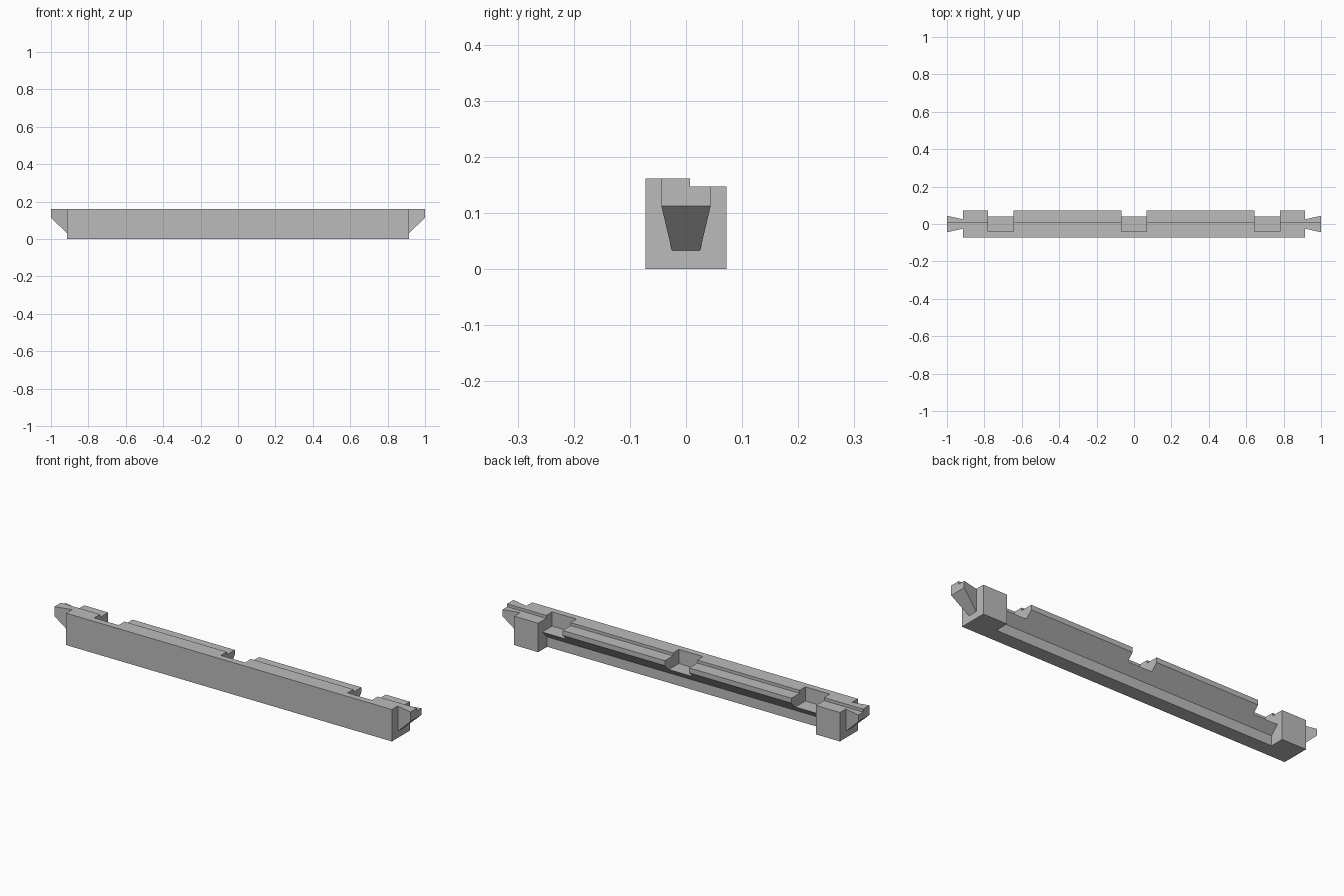
import bpy
import bmesh

cube = bpy.data.objects.get("Cube")
if cube:
    bpy.data.objects.remove(cube, do_unlink=True)

grey = bpy.data.materials.new("plain_grey")
colour = (0.5, 0.5, 0.5, 1)
grey.diffuse_color = colour
grey.use_nodes = True
grey.node_tree.nodes["Principled BSDF"].inputs["Base Color"].default_value = colour

HALF, DEPTH, TOP, STEP, STEP_Y = 0.915, 0.072, 0.162, 0.147, 0.007


def prism(name, profile, x0, x1):
    """Extrude a (y, z) profile along x."""
    bm = bmesh.new()
    face = bm.faces.new([bm.verts.new((x0, y, z)) for y, z in profile])
    out = bmesh.ops.extrude_face_region(bm, geom=[face])
    moved = [v for v in out["geom"] if isinstance(v, bmesh.types.BMVert)]
    bmesh.ops.translate(bm, verts=moved, vec=(x1 - x0, 0, 0))
    bmesh.ops.recalc_face_normals(bm, faces=bm.faces)
    mesh = bpy.data.meshes.new(name)
    bm.to_mesh(mesh)
    bm.free()
    mesh.materials.append(grey)
    obj = bpy.data.objects.new(name, mesh)
    bpy.context.collection.objects.link(obj)
    return obj


def cut(target, cutter):
    """Subtract the cutter, then remove it."""
    mod = target.modifiers.new("cut", "BOOLEAN")
    mod.operation = "DIFFERENCE"
    mod.solver = "EXACT"
    mod.object = cutter
    bpy.context.view_layer.objects.active = target
    bpy.ops.object.modifier_apply(modifier=mod.name)
    bpy.data.objects.remove(cutter, do_unlink=True)


# Beam with a stepped top
beam = prism("beam", [(-DEPTH, 0), (DEPTH, 0), (DEPTH, STEP), (STEP_Y, STEP),
                      (STEP_Y, TOP), (-DEPTH, TOP)], -HALF, HALF)

# Undercut along the back, sloping out to the rail
LOW, SLOPE_TOP = 0.05, 0.122
cut(beam, prism("undercut", [(0, -0.1), (0, LOW), (DEPTH, SLOPE_TOP),
                             (0.2, SLOPE_TOP), (0.2, -0.1)], -0.78, 0.78))

# Three sockets open to the top and back
for x0, x1 in ((-0.78, -0.643), (-0.068, 0.068), (0.643, 0.78)):
    cut(beam, prism("socket", [(-0.04, 0.09), (0.2, 0.09), (0.2, 0.3), (-0.04, 0.3)], x0, x1))

# Flared end tails with sloped undersides
for name, side in (("left_tail", 1), ("right_tail", -1)):
    tail = prism(name, [(-0.025, 0.033), (0.025, 0.033), (0.025, STEP),
                        (STEP_Y, STEP), (STEP_Y, TOP), (-0.025, TOP)],
                 side * HALF, side)
    for v in tail.data.vertices:
        if abs(v.co.x) > 0.99:
            if abs(v.co.y) > 0.02:
                v.co.y *= 0.044 / 0.025
            if v.co.z < 0.1:
                v.co.z = 0.113
